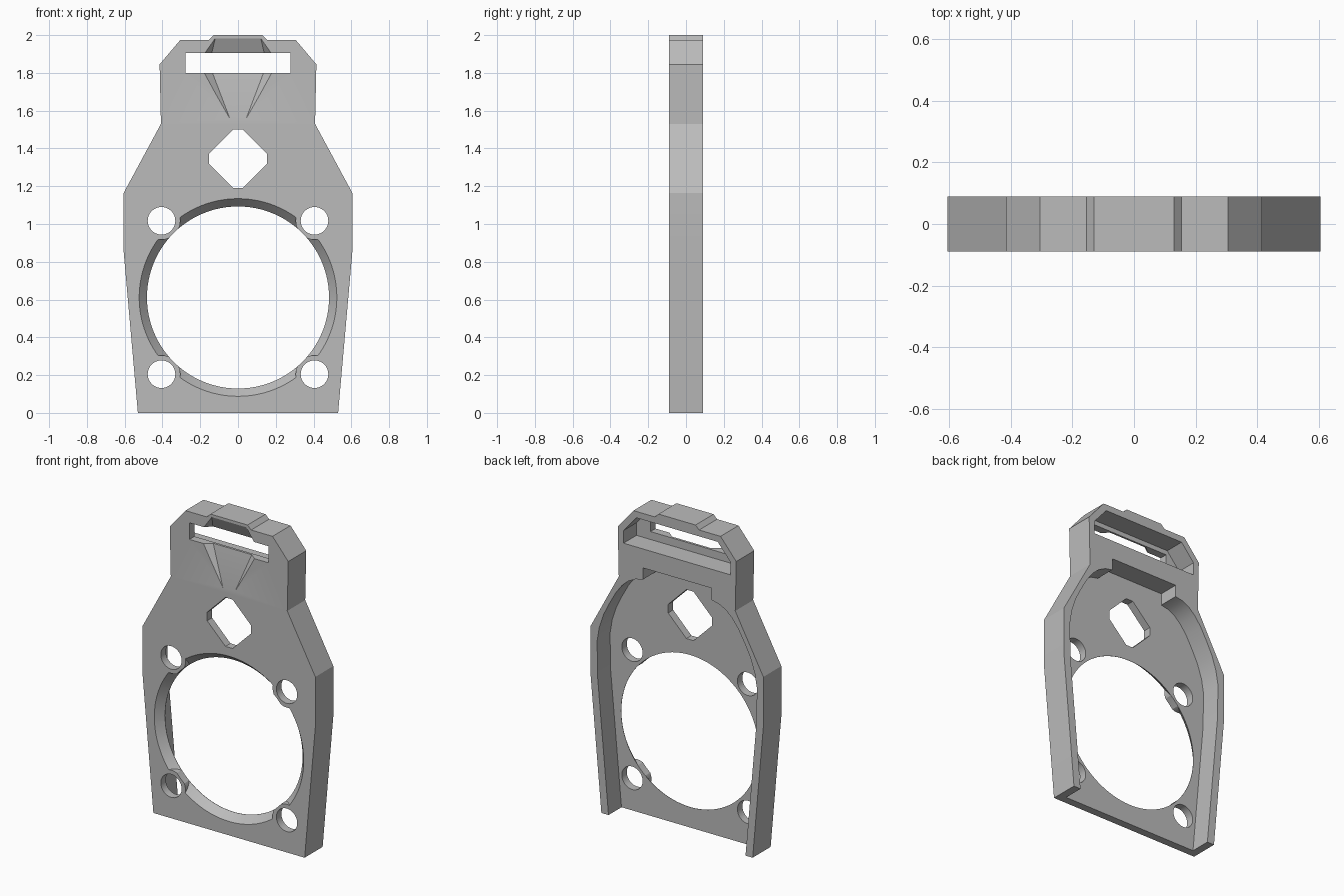
import bpy, bmesh, math
from mathutils import Vector

if "Cube" in bpy.data.objects:
    bpy.data.objects.remove(bpy.data.objects["Cube"])

FRONT, BACK, FLOOR = -0.09, 0.09, -0.04   # plate skin runs FRONT..FLOOR

grey = bpy.data.materials.new("plain grey")
grey.diffuse_color = (0.5, 0.5, 0.5, 1)
grey.use_nodes = True
grey.node_tree.nodes["Principled BSDF"].inputs["Base Color"].default_value = grey.diffuse_color


def finish(name, bm):
    bmesh.ops.recalc_face_normals(bm, faces=bm.faces)
    mesh = bpy.data.meshes.new(name)
    bm.to_mesh(mesh)
    bm.free()
    ob = bpy.data.objects.new(name, mesh)
    bpy.context.collection.objects.link(ob)
    mesh.materials.append(grey)
    return ob


def mirrored(half):
    """Closed outline from its right half, listed bottom to top."""
    return half + [(-x, z) for x, z in reversed(half)]


def prism(name, outline, y0, y1):
    bm = bmesh.new()
    a = [bm.verts.new((x, y0, z)) for x, z in outline]
    b = [bm.verts.new((x, y1, z)) for x, z in outline]
    bm.faces.new(a)
    bm.faces.new(b)
    for i in range(len(a)):
        j = (i + 1) % len(a)
        bm.faces.new((a[i], a[j], b[j], b[i]))
    return finish(name, bm)


def disc(name, x, z, r0, r1, y0, y1, n):
    """Round bar along y, radius r0 at y0 and r1 at y1."""
    bm = bmesh.new()
    rings = [[bm.verts.new((x + r * math.cos(2 * math.pi * i / n), y,
                            z + r * math.sin(2 * math.pi * i / n))) for i in range(n)]
             for r, y in ((r0, y0), (r1, y1))]
    for ring in rings:
        bm.faces.new(ring)
    for i in range(n):
        j = (i + 1) % n
        bm.faces.new((rings[0][i], rings[0][j], rings[1][j], rings[1][i]))
    return finish(name, bm)


def cut(target, cutter, keep=False):
    mod = target.modifiers.new("cut", 'BOOLEAN')
    mod.operation, mod.solver, mod.object = 'DIFFERENCE', 'EXACT', cutter
    bpy.context.view_layer.objects.active = target
    bpy.ops.object.modifier_apply(modifier=mod.name)
    if not keep:
        bpy.data.objects.remove(cutter)


# Outer body
plate = prism("mounting_plate", mirrored([
    (0.53, 0), (0.605, 0.85), (0.605, 1.165), (0.408, 1.53), (0.415, 1.845),
    (0.305, 1.975), (0.155, 1.975), (0.13, 2.0)]), FRONT, BACK)

# Rear recess, open at the bottom, with a rounded shoulder and a raised notch
cut(plate, prism("rear_recess", mirrored([
    (0.471, -0.1), (0.48, 0), (0.556, 0.85), (0.56, 1.08), (0.545, 1.17), (0.515, 1.26),
    (0.475, 1.34), (0.43, 1.42), (0.385, 1.48), (0.34, 1.52), (0.29, 1.545),
    (0.24, 1.555), (0.24, 1.63)]), FLOOR, 0.2))

# Rear pocket behind the strap slot
cut(plate, prism("rear_pocket", mirrored([
    (0.375, 1.75), (0.375, 1.83), (0.285, 1.935)]), FLOOR, 0.2))

# Strap slot and eight-sided window
cut(plate, prism("strap_slot", mirrored([(0.277, 1.8), (0.277, 1.905)]), -0.2, 0.05))
cut(plate, prism("window", mirrored([
    (0.025, 1.19), (0.153, 1.318), (0.153, 1.372), (0.025, 1.5)]), -0.2, 0.05))

# Tapered scoop around the slot
bm = bmesh.new()
for x, y, z in ((0.12, -0.091, 1.985), (0.18, -0.091, 1.9), (0.18, -0.091, 1.8),
                (0.12, -0.091, 1.69), (0.04, -0.091, 1.55),
                (0.14, -0.05, 1.9), (0.135, -0.055, 1.8)):
    for s in (-1, 1):
        bm.verts.new((s * x, y, z))
bmesh.ops.convex_hull(bm, input=bm.verts)
cut(plate, finish("scoop", bm))

# Big round opening: straight bore plus a front flare broken at the screw bosses
screws = [(s * 0.405, z) for s in (-1, 1) for z in (0.205, 1.017)]
cut(plate, disc("bore", 0, 0.611, 0.482, 0.482, -0.2, 0.05, 96))
flare = disc("flare", 0, 0.611, 0.532, 0.476, -0.1, -0.035, 96)
for x, z in screws:
    cut(flare, disc("boss", x, z, 0.1, 0.1, -0.3, 0.2, 32))
cut(plate, flare)

# Screw holes
for x, z in screws:
    cut(plate, disc("screw_hole", x, z, 0.073, 0.073, -0.2, 0.05, 40))

bpy.ops.object.select_all(action='DESELECT')
plate.select_set(True)
bpy.context.view_layer.objects.active = plate
bpy.ops.object.shade_smooth_by_angle(angle=math.radians(20))
